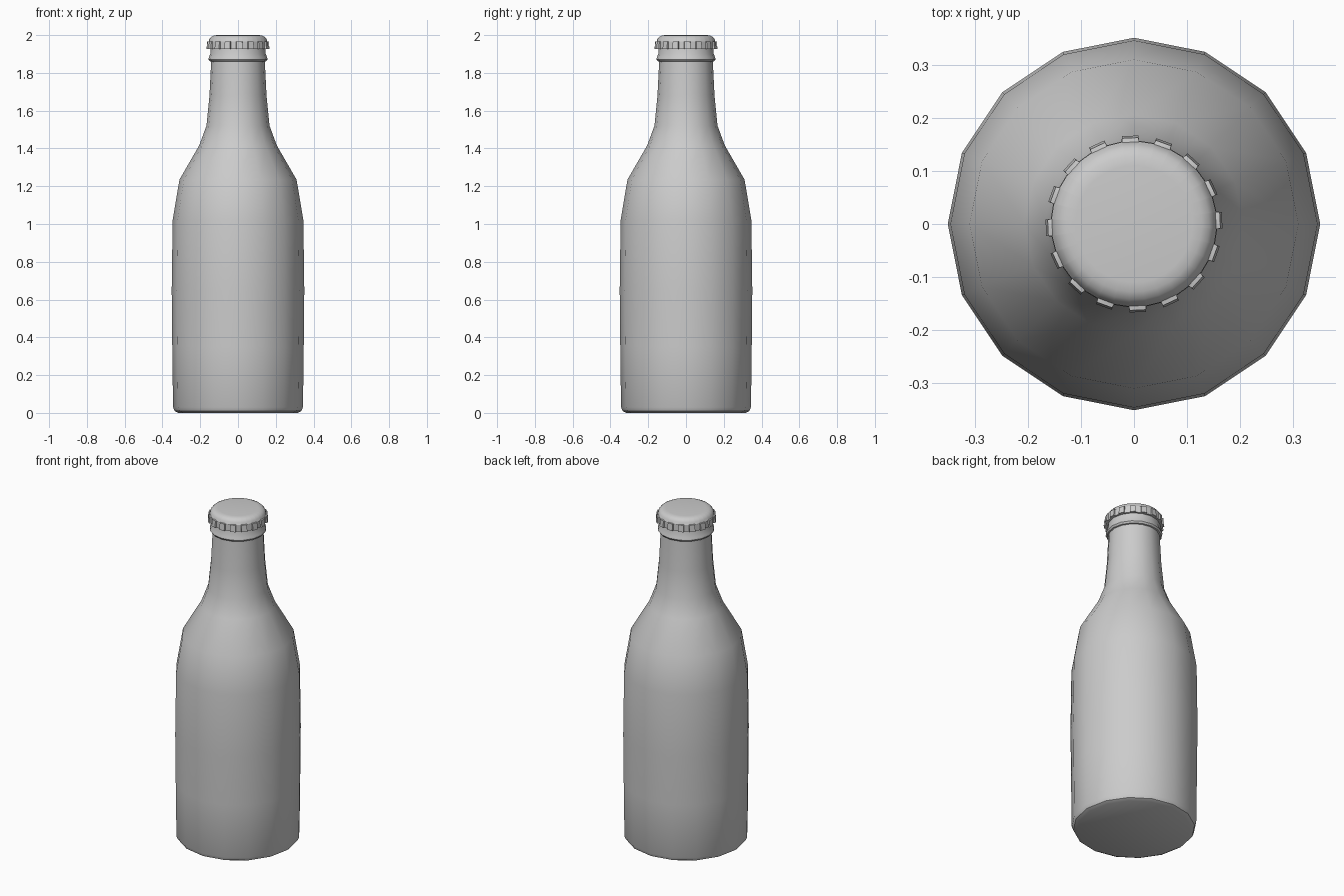
import bpy, bmesh
from math import sin, cos, radians

if "Cube" in bpy.data.objects:
    bpy.data.objects.remove(bpy.data.objects["Cube"])


def lathe(name, rings, angles):
    """rings: list of (radius function of column index, z), bottom to top, ends capped."""
    bm = bmesh.new()
    loops = []
    for rad, z in rings:
        loops.append([bm.verts.new((rad(i) * cos(a), rad(i) * sin(a), z))
                      for i, a in enumerate(angles)])
    n = len(angles)
    for lo, hi in zip(loops, loops[1:]):
        for i in range(n):
            j = (i + 1) % n
            bm.faces.new((lo[i], lo[j], hi[j], hi[i]))
    bm.faces.new(loops[0][::-1])
    bm.faces.new(loops[-1])
    me = bpy.data.meshes.new(name)
    bm.to_mesh(me)
    bm.free()
    ob = bpy.data.objects.new(name, me)
    bpy.context.collection.objects.link(ob)
    bpy.ops.object.select_all(action='DESELECT')
    bpy.context.view_layer.objects.active = ob
    ob.select_set(True)
    bpy.ops.object.shade_smooth_by_angle(angle=radians(35))
    return ob


def const(r):
    return lambda i: r


# Bottle: sixteen-sided body, shoulder, neck and lip
profile = [(0.315, 0.0), (0.335, 0.01), (0.344, 0.03), (0.348, 0.35), (0.351, 0.65),
           (0.346, 1.02), (0.31, 1.235), (0.206, 1.415), (0.167, 1.52),
           (0.151, 1.68), (0.142, 1.86), (0.150, 1.862), (0.157, 1.872),
           (0.154, 1.883), (0.147, 1.90), (0.144, 1.94)]
lathe("bottle", [(const(r), z) for r, z in profile],
      [radians(22.5 * i) for i in range(16)])

# Crown cap: sixteen crimp teeth, four columns per tooth
TEETH = 16
cap_angles = [radians(2.5 + 360 / TEETH * t + d)
              for t in range(TEETH) for d in (-5.4, 5.4, 6.0, 16.5)]


def crimp(outer, inner):
    return lambda i: outer if i % 4 < 2 else inner


lathe("crown_cap", [(const(0.143), 1.928),
                    (crimp(0.167, 0.157), 1.926),
                    (crimp(0.163, 0.156), 1.966),
                    (const(0.155), 1.967),
                    (const(0.151), 1.980),
                    (const(0.142), 1.991),
                    (const(0.128), 1.998),
                    (const(0.110), 2.0)], cap_angles)
